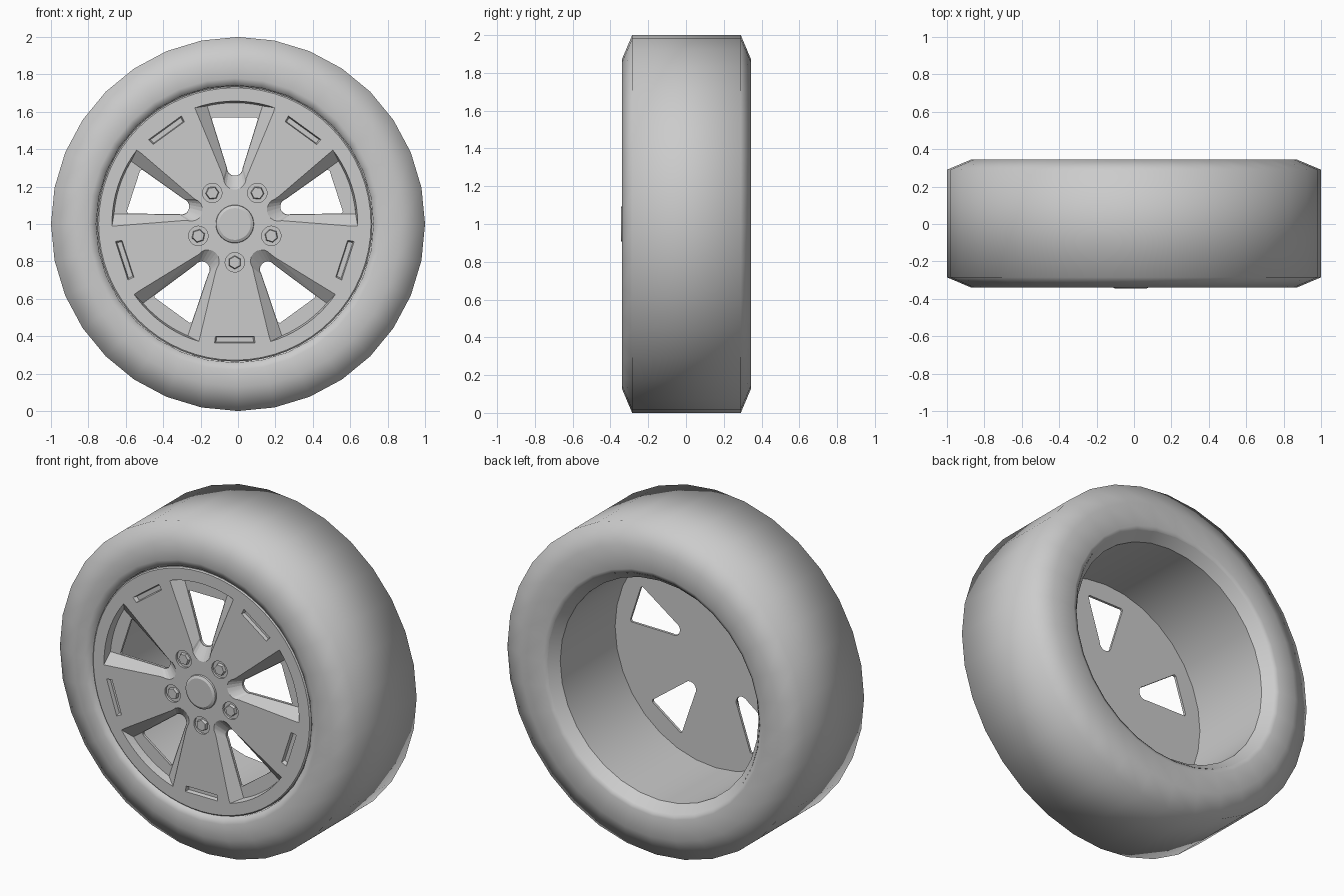
import bpy, bmesh
from math import sin, cos, pi, radians

cube = bpy.data.objects.get("Cube")
if cube:
    bpy.data.objects.remove(cube, do_unlink=True)

grey = bpy.data.materials.new("light grey")
grey.use_nodes = True
colour = (0.6, 0.6, 0.6, 1)
grey.diffuse_color = colour
grey.node_tree.nodes["Principled BSDF"].inputs["Base Color"].default_value = colour

RIM_X = -0.017      # the rim sits slightly off the tyre centre
FACE, FLOOR, BACK = -0.327, -0.28, -0.265


def finish(bm, name, close=True):
    bmesh.ops.remove_doubles(bm, verts=bm.verts, dist=1e-5)
    if close:
        bmesh.ops.recalc_face_normals(bm, faces=bm.faces)
    mesh = bpy.data.meshes.new(name)
    bm.to_mesh(mesh)
    bm.free()
    mesh.materials.append(grey)
    obj = bpy.data.objects.new(name, mesh)
    bpy.context.collection.objects.link(obj)
    return obj


def smooth(obj, angle):
    bpy.ops.object.select_all(action='DESELECT')
    obj.select_set(True)
    bpy.context.view_layer.objects.active = obj
    bpy.ops.object.shade_smooth_by_angle(angle=radians(angle))


def lathe(name, profile, sides, angle, close=True):
    """Spin (radius, y) points round the wheel axis."""
    bm = bmesh.new()
    rings = []
    for r, y in profile:
        off = RIM_X if r < 0.8 else 0
        rings.append([bm.verts.new((off + r * sin(2 * pi * i / sides), y,
                                    1 + r * cos(2 * pi * i / sides)))
                      for i in range(sides)])
    for a, b in zip(rings, rings[1:]):
        for i in range(sides):
            j = (i + 1) % sides
            bm.faces.new((a[i], a[j], b[j], b[i]))
    obj = finish(bm, name, close)
    smooth(obj, angle)
    return obj


def loft(bm, front, back, y0, y1, turn):
    """Closed solid between two (across, outward) outlines, turned about the axis."""
    a = radians(turn)
    loops = [[bm.verts.new((RIM_X + u * cos(a) + v * sin(a), y,
                            1 - u * sin(a) + v * cos(a))) for u, v in outline]
             for outline, y in ((front, y0), (back, y1))]
    n = len(front)
    bm.faces.new(loops[0])
    bm.faces.new(loops[1][::-1])
    for i in range(n):
        j = (i + 1) % n
        bm.faces.new((loops[0][i], loops[1][i], loops[1][j], loops[0][j]))


def circle(r, v, n):
    return [(r * sin(2 * pi * i / n), v + r * cos(2 * pi * i / n)) for i in range(n)]


def tip(r, v):
    """Rounded inner end of an opening, from right to left."""
    return [(r * cos(t), v - r * sin(t)) for t in (radians(20 * i) for i in range(10))]


def arc(r, half):
    """Outer arc of an opening, from left to right."""
    return [(r * sin(radians(half * i / 5)), r * cos(radians(half * i / 5)))
            for i in range(-5, 6)]


def cut(target, cutter):
    cutter.hide_render = True
    mod = target.modifiers.new("cut", 'BOOLEAN')
    mod.operation = 'DIFFERENCE'
    mod.solver = 'EXACT'
    mod.object = cutter
    bpy.context.view_layer.objects.active = target
    bpy.ops.object.modifier_apply(modifier=mod.name)
    bpy.data.objects.remove(cutter, do_unlink=True)


# Tyre: sidewalls, shoulders and tread
lathe("tyre", [(0.715, 0.335), (0.74, 0.345), (0.87, 0.345), (1, 0.29), (1, -0.285),
               (0.87, -0.34), (0.78, -0.337), (0.742, -0.325), (0.738, -0.27),
               (0.69, -0.26), (0.69, 0.27), (0.715, 0.335)], 32, 80)

# Barrel behind the face, with the flared rear lip
lathe("rim_barrel", [(0.715, 0.337), (0.668, 0.28), (0.68, BACK), (0.70, BACK),
                     (0.69, 0.28), (0.715, 0.337)], 32, 30)

# Wheel face disc
face = lathe("rim_face", [(0, FACE), (0.728, FACE), (0.735, FACE + 0.006),
                          (0.735, BACK), (0, BACK)], 64, 30)

# Sloped pockets between the spokes, slots and bolt recesses on them
pockets = bmesh.new()
windows = bmesh.new()
window = [(-0.115, 0.57), (0.115, 0.57), (0.123, 0.56)] + tip(0.042, 0.30) + [(-0.123, 0.56)]
slot_front = [(-0.11, 0.637), (0.11, 0.637), (0.105, 0.6), (-0.105, 0.6)]
slot_back = [(-0.1, 0.63), (0.1, 0.63), (0.097, 0.605), (-0.097, 0.605)]
for k in range(5):
    turn = 72 * k
    loft(pockets, arc(0.658, 19.5) + tip(0.062, 0.24),
         arc(0.648, 13.2) + tip(0.044, 0.30), FACE - 0.004, FLOOR, turn)
    loft(windows, window, window, FACE - 0.05, BACK + 0.05, turn)
    loft(pockets, slot_front, slot_back, FACE - 0.004, FACE + 0.022, turn + 36)
    hole = circle(0.052, 0.205, 20)
    loft(pockets, hole, hole, FACE - 0.01, FACE + 0.014, turn + 36)
cut(face, finish(pockets, "pocket_cutter"))
cut(face, finish(windows, "window_cutter"))
smooth(face, 25)

# Hexagonal wheel nuts
nuts = bmesh.new()
for k in range(5):
    loft(nuts, circle(0.032, 0.205, 6), circle(0.038, 0.205, 6),
         FACE - 0.004, FACE + 0.02, 72 * k + 36)
finish(nuts, "wheel_nuts")

# Centre cap with bevelled edge
lathe("centre_cap", [(0, -0.345), (0.085, -0.345), (0.1, -0.337), (0.104, FACE + 0.01),
                     (0, FACE + 0.01)], 32, 25)
